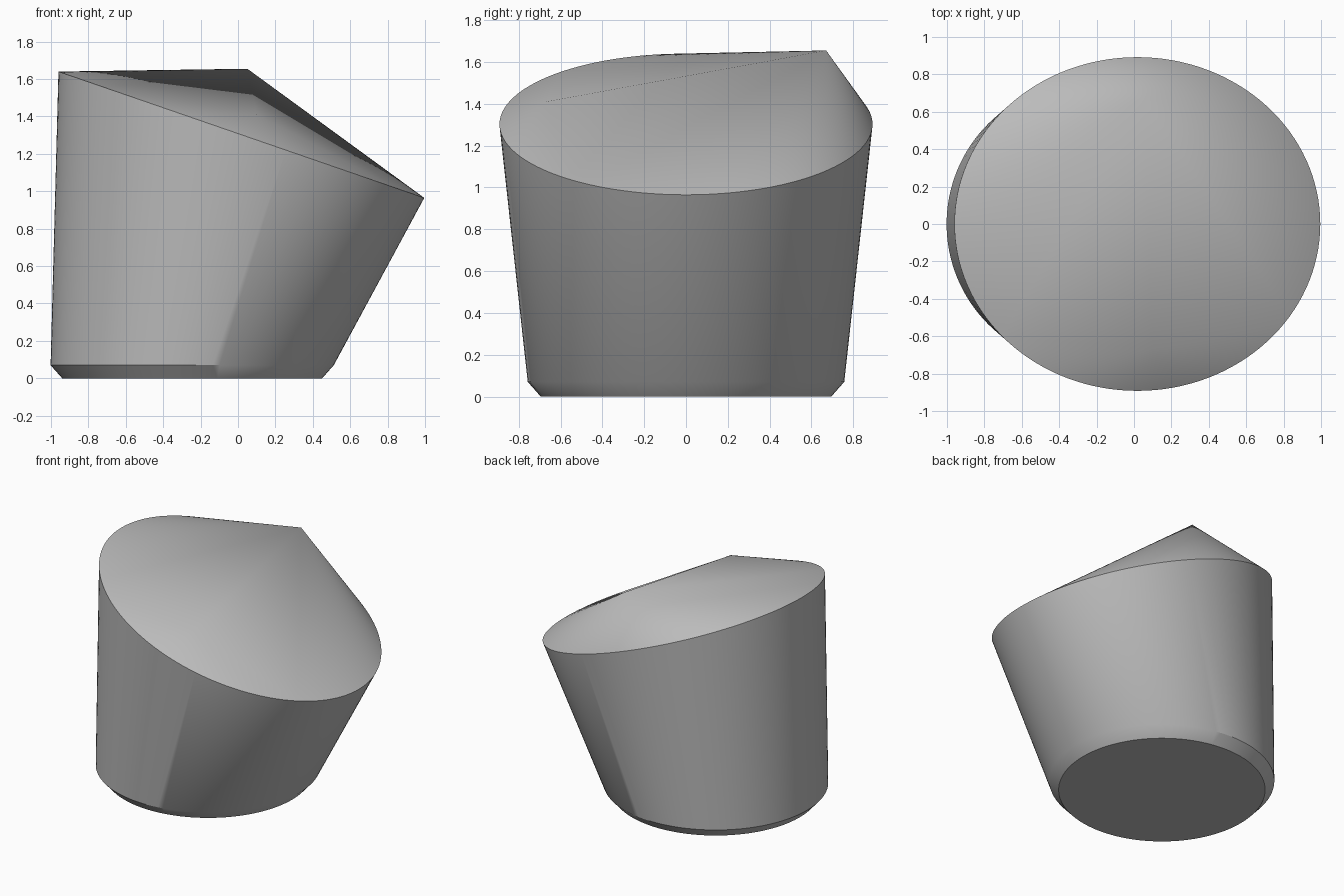
import bpy
import bmesh
from math import cos, sin, pi, radians

cube = bpy.data.objects.get("Cube")
if cube:
    bpy.data.objects.remove(cube, do_unlink=True)

SIDES = 128


def ring(cx, rx, ry, z_at):
    """Points of an ellipse whose height follows z_at(x)."""
    pts = []
    for i in range(SIDES):
        t = 2 * pi * i / SIDES
        x = cx + rx * cos(t)
        pts.append((x, ry * sin(t), z_at(x)))
    return pts


def rim_height(x):
    return 1.64 - 0.675 * (x + 0.96) / 1.955


# Base, chamfer edge and slanted rim
points = ring(-0.245, 0.695, 0.695, lambda x: 0.0)
points += ring(-0.245, 0.757, 0.757, lambda x: 0.07)
points += ring(0.018, 0.978, 0.892, rim_height)

# High back peak and low front peak, joined by a ridge
points += [(0.05, 0.67, 1.655), (0.1, -0.67, 1.41)]

# Tight skin around the rings and peaks
bm = bmesh.new()
for p in points:
    bm.verts.new(p)
bmesh.ops.convex_hull(bm, input=bm.verts[:])
bmesh.ops.dissolve_limit(bm, angle_limit=radians(0.05),
                         verts=bm.verts[:], edges=bm.edges[:])
bmesh.ops.recalc_face_normals(bm, faces=bm.faces[:])
mesh = bpy.data.meshes.new("slanted_body")
bm.to_mesh(mesh)
bm.free()

mesh.shade_smooth()
mesh.set_sharp_from_angle(angle=radians(32))

# Plain grey finish
grey = bpy.data.materials.new("plain_grey")
grey.use_nodes = True
colour = (0.5, 0.5, 0.5, 1.0)
grey.diffuse_color = colour
grey.node_tree.nodes["Principled BSDF"].inputs["Base Color"].default_value = colour
mesh.materials.append(grey)

body = bpy.data.objects.new("slanted_body", mesh)
bpy.context.collection.objects.link(body)
